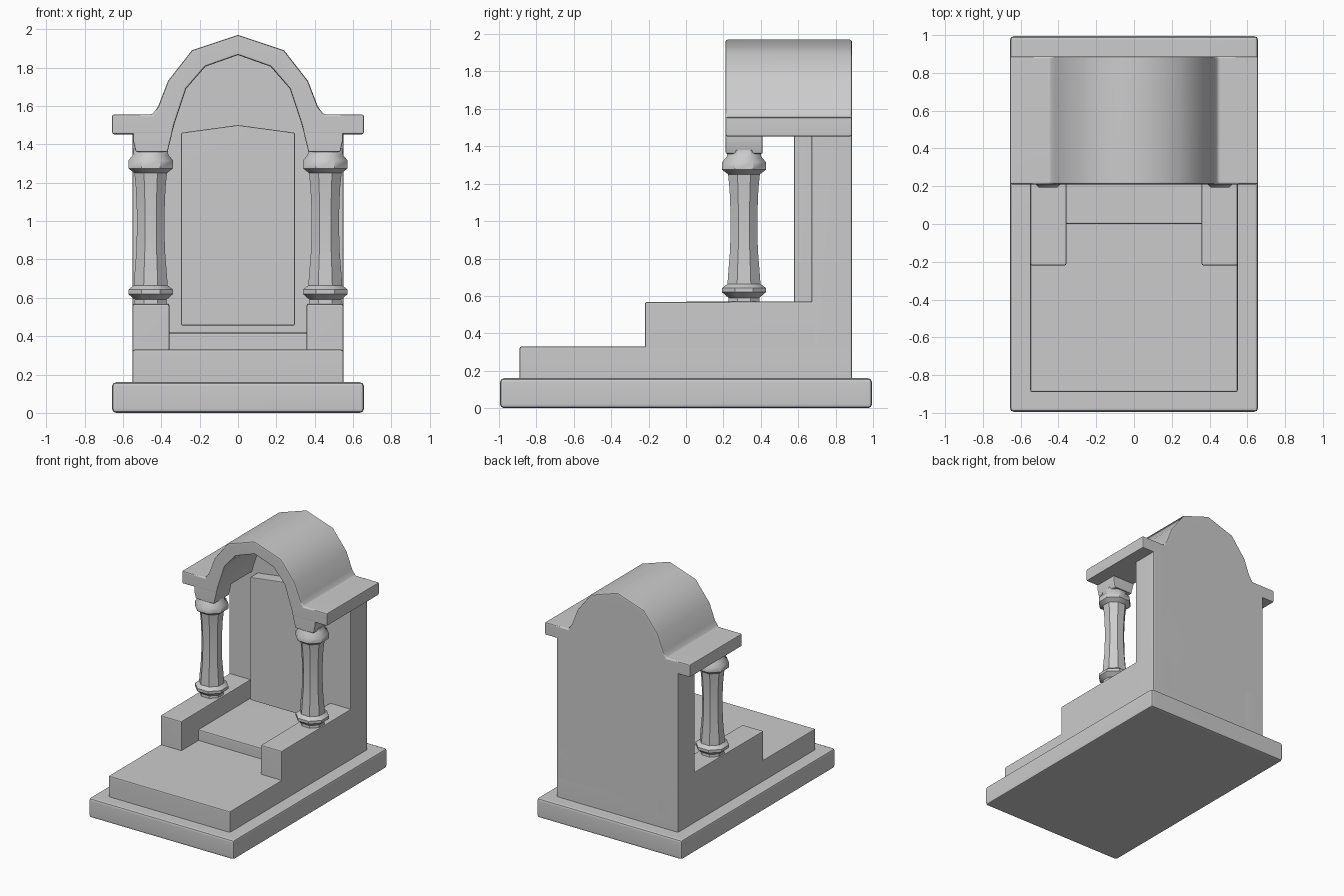
import bpy, bmesh, math
from mathutils import Vector

if "Cube" in bpy.data.objects:
    bpy.data.objects.remove(bpy.data.objects["Cube"])


def finish(name, bm, bevel=0.0, angle=50):
    """Round hard edges, smooth-shade and link the part."""
    bmesh.ops.recalc_face_normals(bm, faces=bm.faces)
    if bevel:
        edges = [e for e in bm.edges if e.calc_face_angle(0) > math.radians(angle)]
        bmesh.ops.bevel(bm, geom=edges, offset=bevel, segments=2, profile=0.5,
                        affect='EDGES', clamp_overlap=True)
    mesh = bpy.data.meshes.new(name)
    bm.to_mesh(mesh)
    bm.free()
    mesh.shade_smooth()
    mesh.set_sharp_from_angle(angle=math.radians(42))
    ob = bpy.data.objects.new(name, mesh)
    bpy.context.collection.objects.link(ob)
    wn = ob.modifiers.new("weighted_normals", 'WEIGHTED_NORMAL')
    wn.keep_sharp = True
    return ob


def prism(name, pts, axis, a, b, bevel=0.012):
    """Extrude an outline from a to b; axis 'y' uses (x, z), axis 'x' uses (y, z)."""
    bm = bmesh.new()
    place = (lambda u, v: (u, a, v)) if axis == 'y' else (lambda u, v: (a, u, v))
    face = bm.faces.new([bm.verts.new(place(u, v)) for u, v in pts])
    ext = bmesh.ops.extrude_face_region(bm, geom=[face])
    move = Vector((0, b - a, 0)) if axis == 'y' else Vector((b - a, 0, 0))
    bmesh.ops.translate(bm, vec=move,
                        verts=[g for g in ext['geom'] if isinstance(g, bmesh.types.BMVert)])
    return finish(name, bm, bevel)


def box(name, x, y0, y1, z0, z1, bevel=0.012):
    return prism(name, [(-x, z0), (x, z0), (x, z1), (-x, z1)], 'y', y0, y1, bevel)


def lathe(name, profile, cx, cy, sides=8):
    """Eight-sided turned part; profile holds (flat-side radius, z)."""
    bm = bmesh.new()
    k = 1 / math.cos(math.pi / sides)
    rings = []
    for r, z in profile:
        rings.append([bm.verts.new((cx + r * k * math.cos((i + .5) * math.tau / sides),
                                    cy + r * k * math.sin((i + .5) * math.tau / sides), z))
                      for i in range(sides)])
    for lo, hi in zip(rings, rings[1:]):
        for i in range(sides):
            j = (i + 1) % sides
            bm.faces.new((lo[i], lo[j], hi[j], hi[i]))
    bm.faces.new(rings[0])
    bm.faces.new(rings[-1])
    return finish(name, bm)


def mirrored(half):
    """Complete a symmetric outline whose first point lies on x = 0."""
    return half + [(-x, z) for x, z in reversed(half) if x > 0]


# Base slab, lower step and inner floor
box("base_slab", 0.657, -0.995, 0.995, 0, 0.16, 0.022)
box("lower_step", 0.55, -0.89, 0.888, 0.13, 0.33)
box("inner_floor", 0.40, 0.0, 0.72, 0.28, 0.418)

# Back wall, rising into the vault
wall = [(0.55, 0.25), (0.55, 1.50), (0.40, 1.52), (0.34, 1.70), (0.21, 1.84)]
prism("back_wall", [(0, 1.92)] + [(x, z) for x, z in reversed(wall)]
      + [(-x, z) for x, z in wall], 'y', 0.67, 0.888)

# Raised panel with a low peak
prism("back_panel", [(-0.297, 0.456), (0.297, 0.456), (0.297, 1.46), (0, 1.50), (-0.297, 1.46)],
      'y', 0.577, 0.70, 0.008)

# Arched roof with side cornices
outer = [(0, 1.97), (0.24, 1.89), (0.365, 1.73), (0.415, 1.60), (0.445, 1.556),
         (0.657, 1.556), (0.657, 1.452)]
inner = [(0.345, 1.452), (0.33, 1.51), (0.27, 1.69), (0.17, 1.805), (0, 1.865)]
right = outer + inner
prism("arched_roof", right + [(-x, z) for x, z in reversed(right) if x > 0],
      'y', 0.21, 0.888, 0.012)

# Columns, plinths and roof brackets on both sides
column = [(0.085, 0.56), (0.083, 0.59), (0.117, 0.62), (0.117, 0.642), (0.088, 0.665),
          (0.086, 0.70), (0.074, 0.85), (0.071, 1.02), (0.077, 1.17), (0.085, 1.25),
          (0.117, 1.275), (0.117, 1.315), (0.092, 1.345), (0.088, 1.38)]
for s, side in ((1, "right"), (-1, "left")):
    lathe(f"{side}_column", column, s * 0.455, 0.31)
    prism(f"{side}_plinth", [(-0.22, 0.25), (0.888, 0.25), (0.888, 0.572), (-0.22, 0.568)],
          'x', s * 0.357, s * 0.55)
    prism(f"{side}_bracket", [(s * x, z) for x, z in
          ((0.367, 1.36), (0.533, 1.36), (0.547, 1.42), (0.547, 1.48), (0.338, 1.48))],
          'y', 0.212, 0.41, 0.008)
